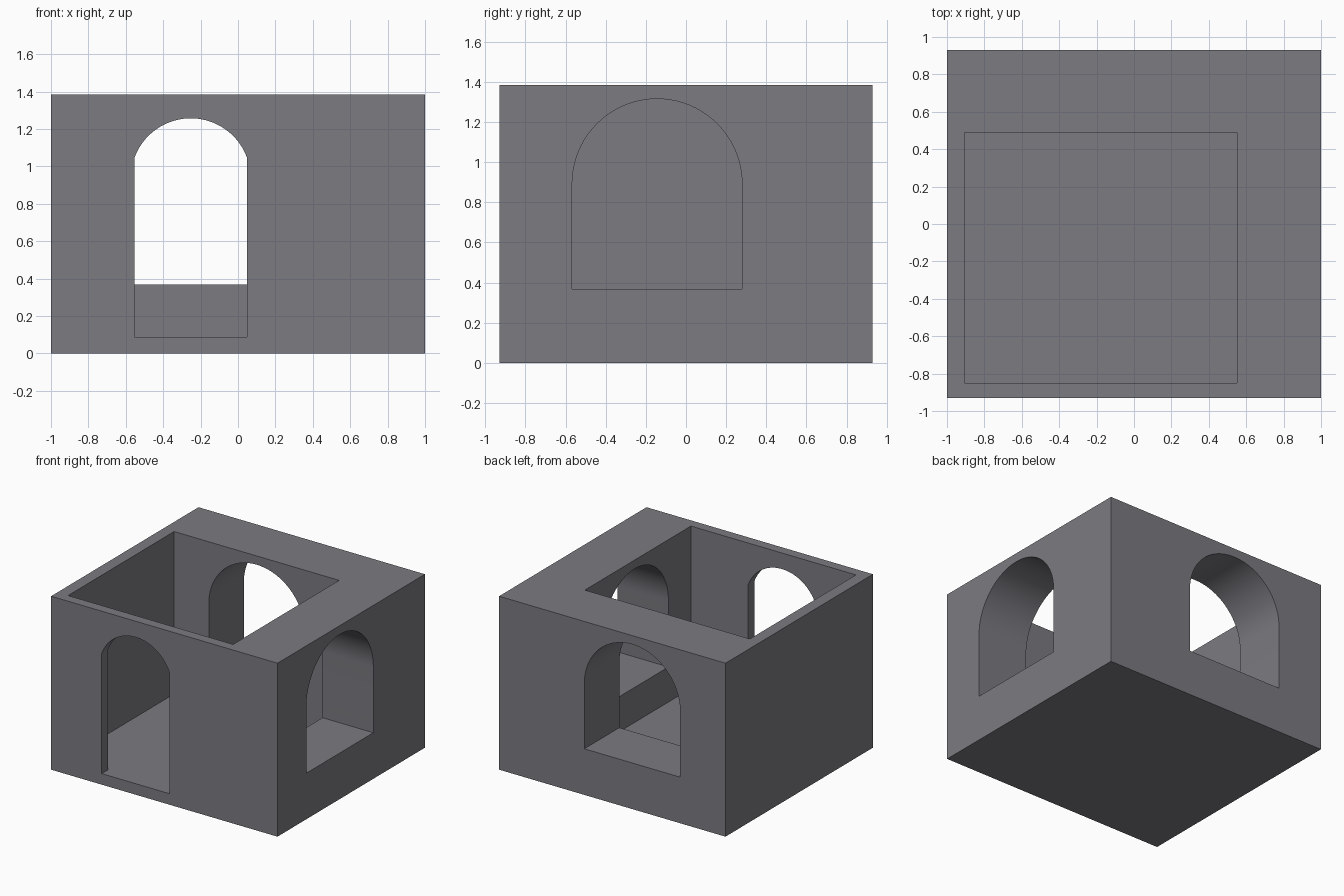
import bpy, bmesh, math
from mathutils import Matrix

if "Cube" in bpy.data.objects:
    bpy.data.objects.remove(bpy.data.objects["Cube"])

W, D, H = 2.0, 1.86, 1.385
FLOOR = 0.088


def make_object(name, bm):
    bmesh.ops.recalc_face_normals(bm, faces=bm.faces)
    me = bpy.data.meshes.new(name)
    bm.to_mesh(me)
    bm.free()
    ob = bpy.data.objects.new(name, me)
    bpy.context.collection.objects.link(ob)
    return ob


def block(name, x0, x1, y0, y1, z0, z1):
    bm = bmesh.new()
    m = Matrix.Translation(((x0 + x1) / 2, (y0 + y1) / 2, (z0 + z1) / 2))
    bmesh.ops.create_cube(bm, size=1, matrix=m @ Matrix.Diagonal((x1 - x0, y1 - y0, z1 - z0, 1)))
    return make_object(name, bm)


def arch(name, axis, a0, a1, sill, spring, top, d0, d1, segs=40):
    """Arched opening spanning a0..a1, pushed through the wall from d0 to d1."""
    half, mid, rise = (a1 - a0) / 2, (a0 + a1) / 2, top - spring
    r = (half * half + rise * rise) / (2 * rise)
    sweep = math.asin(min(1, half / r))
    pts = [(a0, sill), (a1, sill)]
    for i in range(segs + 1):
        t = sweep * (1 - 2 * i / segs)
        pts.append((mid + r * math.sin(t), top - r + r * math.cos(t)))
    bm = bmesh.new()
    place = (lambda a, d, z: (d, a, z)) if axis == 'X' else (lambda a, d, z: (a, d, z))
    face = bm.faces.new([bm.verts.new(place(a, d0, z)) for a, z in pts])
    ext = bmesh.ops.extrude_face_region(bm, geom=[face])
    verts = [g for g in ext['geom'] if isinstance(g, bmesh.types.BMVert)]
    bmesh.ops.translate(bm, verts=verts, vec=place(0, d1 - d0, 0))
    return make_object(name, bm)


# Solid masonry block in dark stone
house = block("house_walls", -W / 2, W / 2, -D / 2, D / 2, 0, H)
stone = bpy.data.materials.new("dark_stone")
stone.diffuse_color = (0.2, 0.196, 0.218, 1)
stone.use_nodes = True
stone.node_tree.nodes["Principled BSDF"].inputs["Base Color"].default_value = stone.diffuse_color
house.data.materials.append(stone)

# Room hollow, front doorway, right window and back window
cutters = [
    block("room_cutter", -0.906, 0.552, -0.85, 0.488, FLOOR, H + 0.3),
    arch("doorway_cutter", 'Y', -0.553, 0.048, FLOOR, 1.047, 1.257, -1.2, -0.4),
    arch("right_window_cutter", 'X', -0.567, 0.279, 0.368, 0.892, 1.315, 0.3, 1.2),
    arch("back_window_cutter", 'Y', -0.6, 0.247, 0.368, 0.891, 1.315, 0.2, 1.2),
]
bpy.context.view_layer.objects.active = house
for c in cutters:
    c.data.materials.append(stone)
    mod = house.modifiers.new(c.name, 'BOOLEAN')
    mod.operation = 'DIFFERENCE'
    mod.solver = 'EXACT'
    mod.object = c
    bpy.ops.object.modifier_apply(modifier=mod.name)
    bpy.data.objects.remove(c, do_unlink=True)

# Smooth arch soffits, crisp corners
bpy.ops.object.select_all(action='DESELECT')
house.select_set(True)
bpy.ops.object.shade_smooth_by_angle(angle=math.radians(30))
